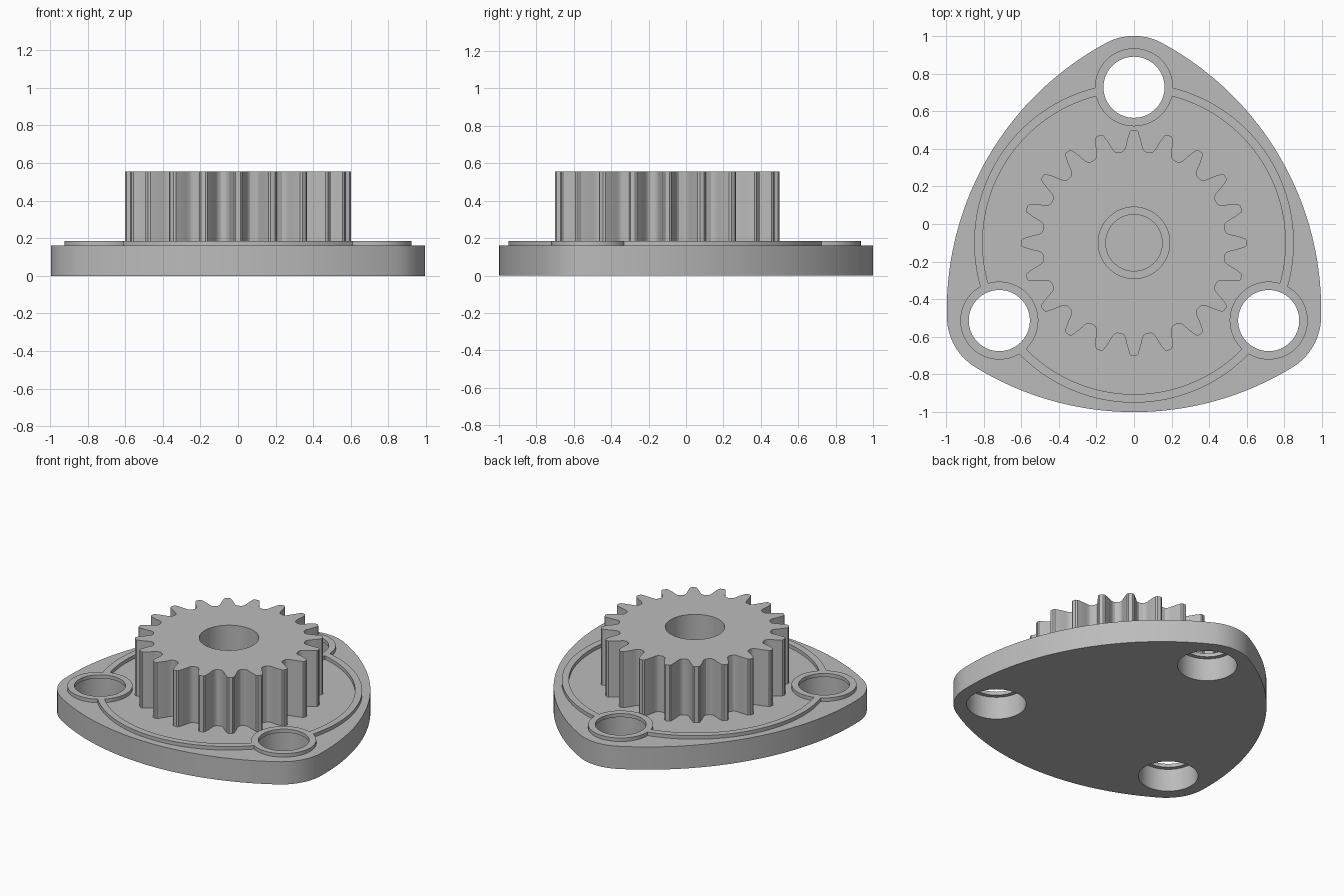
import bpy, bmesh, math
from mathutils import Vector

if "Cube" in bpy.data.objects:
    bpy.data.objects.remove(bpy.data.objects["Cube"])

CY = -0.1                      # gear and plate centre on y
PLATE_TOP, RIM_TOP, GEAR_TOP = 0.16, 0.185, 0.555
HOLE_DIST = 0.827              # bolt hole distance from the centre
BOSS_R = 0.2075
CORNERS = [math.radians(a) for a in (90, 210, 330)]

grey = bpy.data.materials.new("plain grey")
grey.diffuse_color = (0.5, 0.5, 0.5, 1)
grey.use_nodes = True
grey.node_tree.nodes["Principled BSDF"].inputs["Base Color"].default_value = grey.diffuse_color


def polar(r, a, c=(0, 0)):
    return Vector((c[0] + r * math.cos(a), c[1] + r * math.sin(a)))


def arc(r, a0, a1, n, c=(0, 0)):
    return [polar(r, a0 + (a1 - a0) * i / n, c) for i in range(n + 1)]


def circle(r, c=(0, 0), n=64):
    return arc(r, 0, math.tau, n, c)[:-1]


def prism(name, loops, z0, z1):
    """Fill an outline with optional holes and extrude it upwards."""
    bm = bmesh.new()
    for loop in loops:
        vs = [bm.verts.new((p[0], p[1] + CY, z0)) for p in loop]
        for i, v in enumerate(vs):
            bm.edges.new((v, vs[(i + 1) % len(vs)]))
    bmesh.ops.triangle_fill(bm, use_beauty=True, use_dissolve=False, edges=bm.edges[:])
    ext = bmesh.ops.extrude_face_region(bm, geom=bm.faces[:], use_keep_orig=True)
    top = [g for g in ext["geom"] if isinstance(g, bmesh.types.BMVert)]
    bmesh.ops.translate(bm, verts=top, vec=(0, 0, z1 - z0))
    bmesh.ops.recalc_face_normals(bm, faces=bm.faces[:])
    me = bpy.data.meshes.new(name)
    bm.to_mesh(me)
    bm.free()
    me.materials.append(grey)
    ob = bpy.data.objects.new(name, me)
    bpy.context.collection.objects.link(ob)
    bpy.ops.object.select_all(action='DESELECT')
    ob.select_set(True)
    bpy.context.view_layer.objects.active = ob
    bpy.ops.object.shade_smooth_by_angle(angle=math.radians(25))
    return ob


# Base plate: three wide side arcs joined by tangent corner arcs
SIDE_R, CORNER_R = 1.61, 0.313
side_off, corner_off = SIDE_R - 0.9, 1.1 - CORNER_R
corner_half = math.pi / 3 - math.atan2(corner_off * math.sin(math.pi / 3),
                                       side_off + corner_off * 0.5)
outline = []
for a in CORNERS:
    outline += arc(CORNER_R, a - corner_half, a + corner_half, 14, polar(corner_off, a))
    mid = a + math.pi / 3
    half = math.pi / 3 - corner_half
    outline += arc(SIDE_R, mid - half, mid + half, 40, polar(-side_off, mid))[1:-1]
centres = [polar(HOLE_DIST, a) for a in CORNERS]
prism("base_plate", [outline] + [circle(0.19, c) for c in centres], 0, PLATE_TOP)

# Raised lips around the bolt holes, slightly narrower than the holes below
for i, c in enumerate(centres):
    prism(f"hole_lip_{i + 1}", [circle(BOSS_R, c), circle(0.1625, c)], PLATE_TOP, RIM_TOP)


# Raised rim segments that stop at the lips
def lip_angle(r):
    return math.acos((r * r + HOLE_DIST ** 2 - BOSS_R ** 2) / (2 * r * HOLE_DIST))


for i, a in enumerate(CORNERS):
    b = a + math.tau / 3
    outer, inner = lip_angle(0.85), lip_angle(0.805)
    loop = arc(0.85, a + outer, b - outer, 40) + arc(0.805, b - inner, a + inner, 40)
    prism(f"rim_segment_{i + 1}", [loop], PLATE_TOP, RIM_TOP)

# Gear: twenty teeth from a half tooth profile of (radius, half width)
half_tooth = [(0.6, 0.012), (0.593, 0.022), (0.572, 0.029), (0.55, 0.036),
              (0.525, 0.042), (0.505, 0.047), (0.494, 0.054), (0.488, 0.064)]
tooth = [(r, -w) for r, w in reversed(half_tooth)] + half_tooth
gear = [polar(r, k * math.tau / 20 + math.atan2(w, r)) for k in range(20) for r, w in tooth]
prism("gear", [gear, circle(0.19)], PLATE_TOP, GEAR_TOP)

# Narrow seat ring at the bottom of the gear bore
prism("bore_seat", [circle(0.19), circle(0.15)], PLATE_TOP, RIM_TOP)
